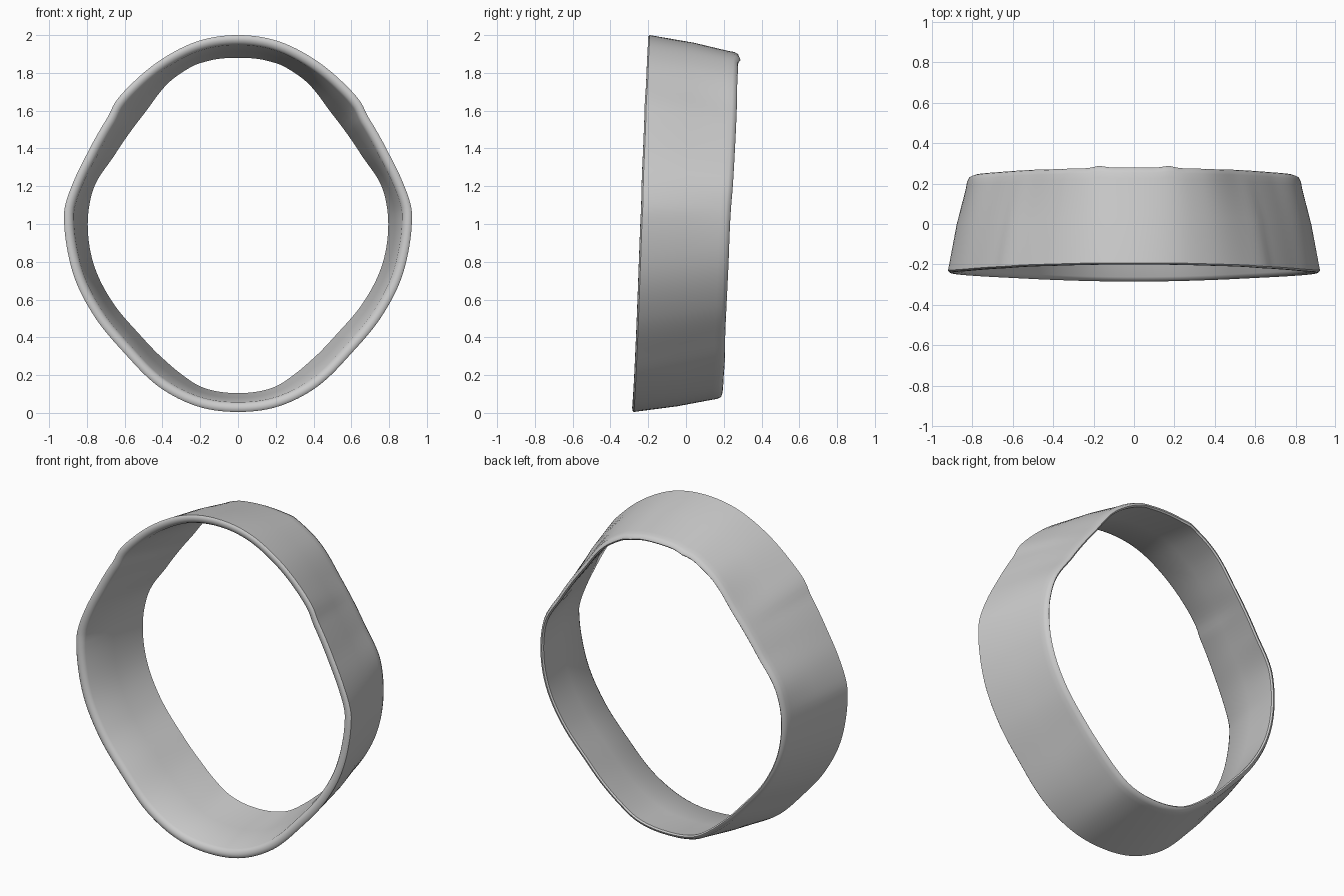
import bpy, math

if "Cube" in bpy.data.objects:
    bpy.data.objects.remove(bpy.data.objects["Cube"])

# Half outlines as (x, z, y of the edge), from top to bottom
FRONT = [(0, 2.0, -.20), (.2, 1.972, -.201), (.4, 1.875, -.206), (.55, 1.755, -.211),
         (.65, 1.645, -.218), (.69, 1.565, -.22), (.79, 1.39, -.227), (.86, 1.25, -.233),
         (.918, 1.085, -.237), (.921, 1.03, -.24), (.905, .87, -.246), (.86, .70, -.252),
         (.76, .51, -.259), (.6, .315, -.267), (.4, .125, -.276), (.2, .03, -.282), (0, .005, -.284)]
BACK = [(0, 1.88, .28), (.12, 1.872, .28), (.17, 1.86, .288), (.22, 1.845, .277), (.3, 1.80, .275),
        (.36, 1.755, .272), (.5, 1.58, .268), (.65, 1.37, .258), (.76, 1.20, .248),
        (.79, 1.08, .238), (.795, .97, .232), (.765, .79, .225), (.66, .58, .215),
        (.53, .425, .208), (.4, .29, .206), (.3, .205, .20), (.2, .14, .196), (.1, .112, .192), (0, .105, .19)]
N = 96  # steps per half


def polar(outline):
    """Turn an outline into (angle from top, radius, y), padded by mirroring."""
    p = [(math.atan2(x, z - 1), math.hypot(x, z - 1), y) for x, z, y in outline]
    a, b = p[1], p[-2]
    return [(-a[0], a[1], a[2])] + p + [(2 * math.pi - b[0], b[1], b[2])]


def sample(p, ang):
    """Smooth cubic interpolation of radius and y at an angle."""
    i = 1
    while i < len(p) - 3 and ang > p[i + 1][0]:
        i += 1
    p0, p1, p2, p3 = p[i - 1:i + 3]
    h = p2[0] - p1[0]
    t = (ang - p1[0]) / h
    out = []
    for k in (1, 2):
        m1 = (p2[k] - p0[k]) / (p2[0] - p0[0]) * h
        m2 = (p3[k] - p1[k]) / (p3[0] - p1[0]) * h
        out.append((2*t**3 - 3*t*t + 1) * p1[k] + (t**3 - 2*t*t + t) * m1
                   + (3*t*t - 2*t**3) * p2[k] + (t**3 - t*t) * m2)
    return out


front, back = polar(FRONT), polar(BACK)
verts, faces = [], []
for j in range(2 * N):
    ang = math.pi * j / N
    half = ang if ang <= math.pi else 2 * math.pi - ang
    R, yf = sample(front, half)
    H, yb = sample(back, half)
    mid = (yf + yb) / 2
    # wall section: rounded front rim, inner wall, thin back rim, outer wall
    section = [(R, yf + .008), (R - .008, yf), (R - .025, yf - .001), (R - .042, yf + .006),
               (R - .052, yf + .022), ((R - .052 + H) / 2, mid), (H + .003, yb - .03),
               (H, yb - .008), (H + .008, yb), (H + .02, yb - .004), (H + .031, yb - .025),
               (H + .036, yb - .055), ((R + H + .04) / 2, mid)]
    verts += [(r * math.sin(ang), y, 1 + r * math.cos(ang)) for r, y in section]
K = len(section)
for j in range(2 * N):
    a, b = j * K, (j + 1) % (2 * N) * K
    for k in range(K):
        n = (k + 1) % K
        faces.append((a + k, a + n, b + n, b + k))

# Tapered ring band
mesh = bpy.data.meshes.new("ring_band")
mesh.from_pydata(verts, [], faces)
band = bpy.data.objects.new("ring_band", mesh)
bpy.context.collection.objects.link(band)
bpy.context.view_layer.objects.active = band
band.select_set(True)
bpy.ops.object.mode_set(mode='EDIT')
bpy.ops.mesh.select_all(action='SELECT')
bpy.ops.mesh.normals_make_consistent(inside=False)
bpy.ops.object.mode_set(mode='OBJECT')
bpy.ops.object.shade_smooth_by_angle(angle=math.radians(50))
